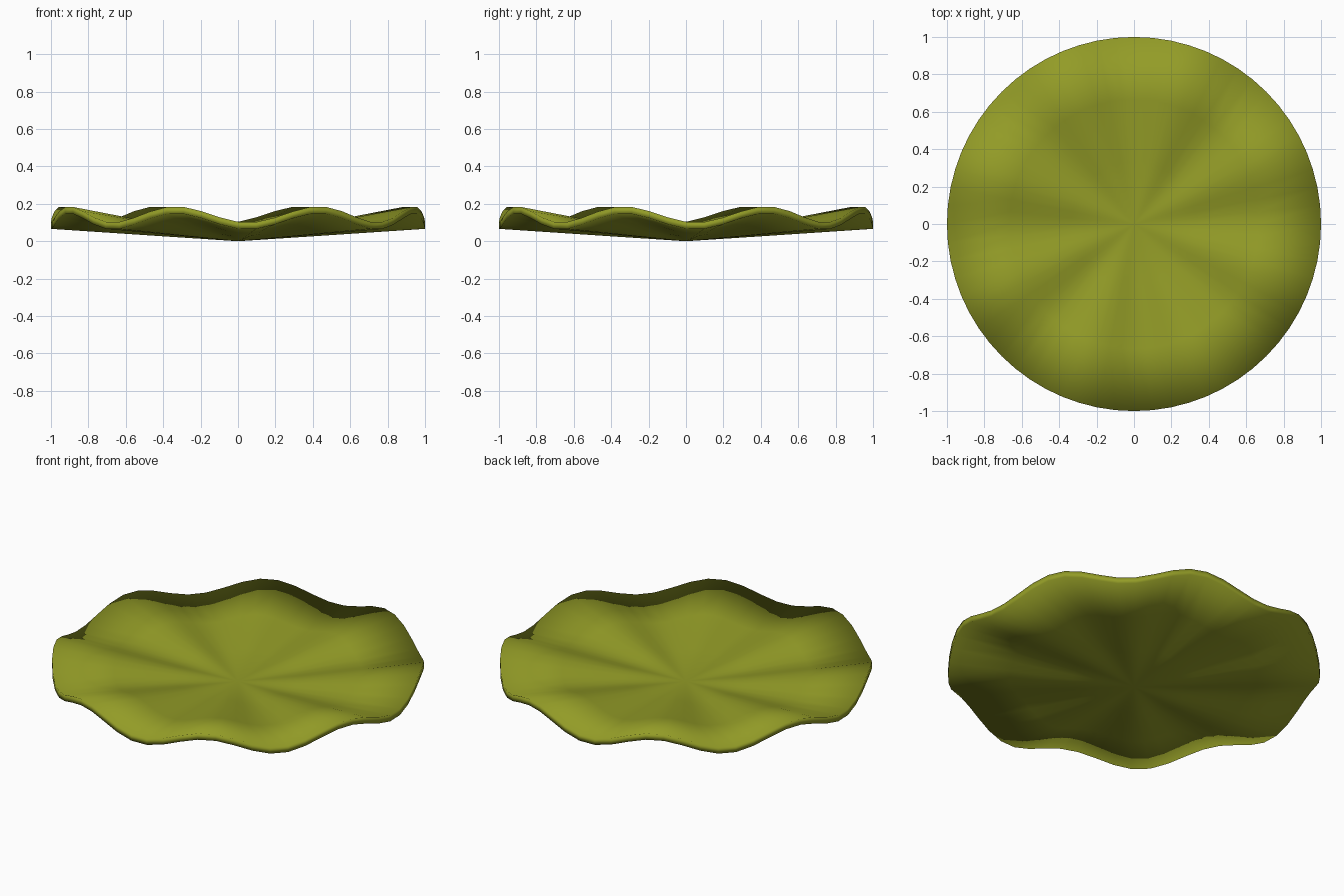
import bpy, bmesh, math

if "Cube" in bpy.data.objects:
    bpy.data.objects.remove(bpy.data.objects["Cube"])

SEGMENTS = 64
RINGS = (1 / 3, 2 / 3, 1.0)
WAVES = 8
THICKNESS = 0.037
PHASE = math.radians(64.5)


def height(r, a):
    # shallow cone whose radial ripples grow toward the rim
    wave = 0.5 * (1 + math.cos(WAVES * (a + PHASE)))
    return 0.063 * r + 0.086 * wave * r ** 1.4


def add_sheet(bm, lift, flip):
    # one rippled disc; returns its outer ring of vertices
    center = bm.verts.new((0, 0, lift))
    inner = None
    for r in RINGS:
        ring = []
        for i in range(SEGMENTS):
            a = 2 * math.pi * i / SEGMENTS
            ring.append(bm.verts.new((r * math.cos(a), r * math.sin(a), height(r, a) + lift)))
        for i in range(SEGMENTS):
            j = (i + 1) % SEGMENTS
            if inner is None:
                loop = [center, ring[i], ring[j]]
            else:
                loop = [inner[i], ring[i], ring[j], inner[j]]
            bm.faces.new(loop[::-1] if flip else loop)
        inner = ring
    return inner


bm = bmesh.new()
top = add_sheet(bm, THICKNESS, False)
bottom = add_sheet(bm, 0.0, True)

# rim wall joining both sheets
for i in range(SEGMENTS):
    j = (i + 1) % SEGMENTS
    bm.faces.new((bottom[i], bottom[j], top[j], top[i]))

for f in bm.faces:
    f.smooth = True

mesh = bpy.data.meshes.new("wavy_leaf")
bm.to_mesh(mesh)
bm.free()

green = bpy.data.materials.new("olive_green")
green.diffuse_color = (0.29, 0.33, 0.02, 1)
green.use_nodes = True
green.node_tree.nodes["Principled BSDF"].inputs["Base Color"].default_value = green.diffuse_color
mesh.materials.append(green)

leaf = bpy.data.objects.new("wavy_leaf", mesh)
bpy.context.collection.objects.link(leaf)
